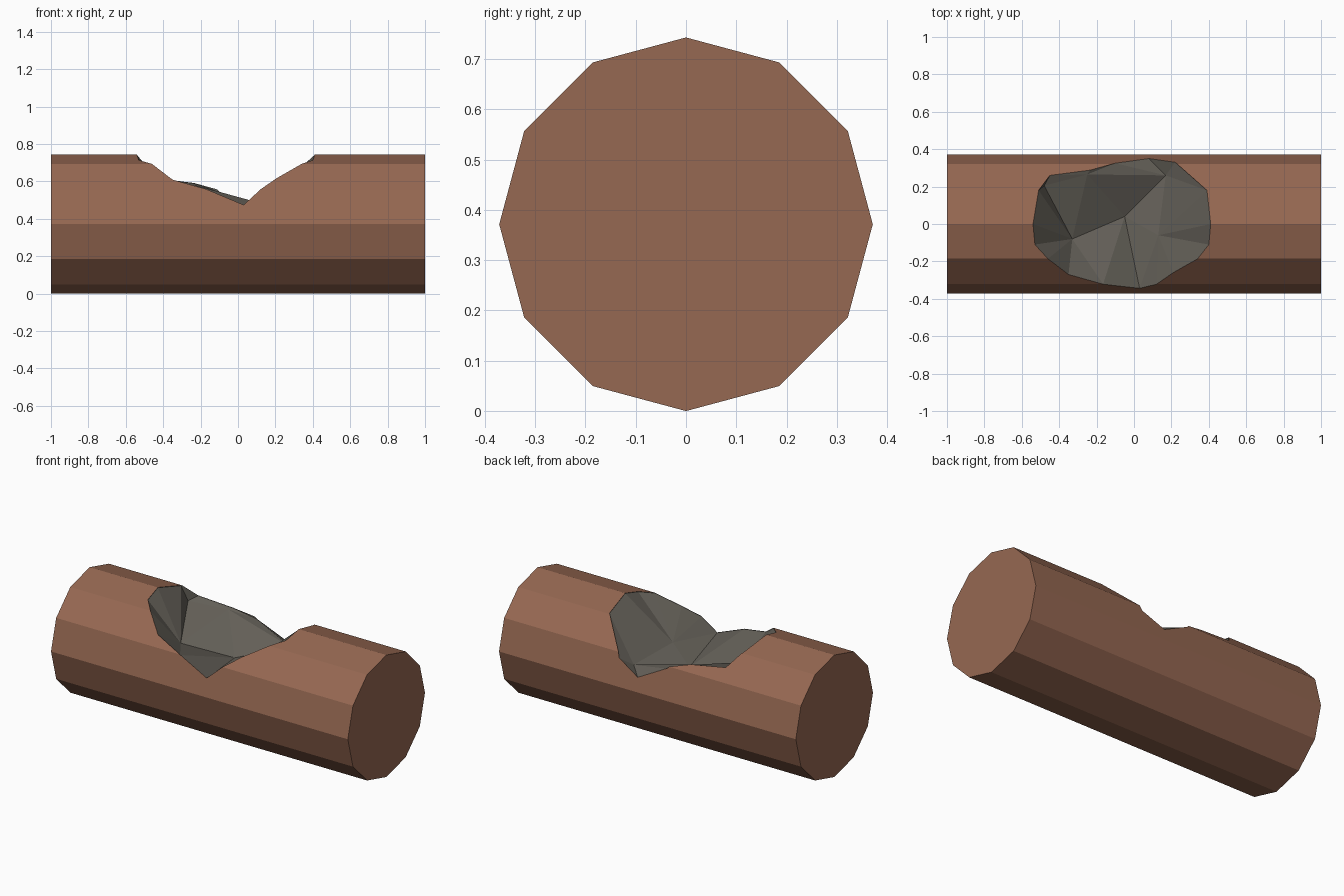
import bpy, bmesh, math
from mathutils import Vector
from mathutils.geometry import delaunay_2d_cdt

if "Cube" in bpy.data.objects:
    bpy.data.objects.remove(bpy.data.objects["Cube"])

R = 0.3715
SIDES = 12


def material(name, col):
    m = bpy.data.materials.new(name)
    m.diffuse_color = (*col, 1)
    m.use_nodes = True
    m.node_tree.nodes["Principled BSDF"].inputs["Base Color"].default_value = m.diffuse_color
    return m


bark = material("brown_wood", (0.305, 0.138, 0.084))
stone = material("dark_hollow_grey", (0.127, 0.117, 0.098))


def make_object(name, bm):
    bmesh.ops.recalc_face_normals(bm, faces=bm.faces)
    me = bpy.data.meshes.new(name)
    bm.to_mesh(me)
    bm.free()
    me.materials.append(bark)
    me.materials.append(stone)
    ob = bpy.data.objects.new(name, me)
    bpy.context.collection.objects.link(ob)
    return ob


def log_height(y):
    """Height of the faceted log's upper surface at a given y."""
    ring = [(R * math.sin(i * math.tau / SIDES), R + R * math.cos(i * math.tau / SIDES)) for i in range(4)]
    for (y0, z0), (y1, z1) in zip(ring, ring[1:]):
        if abs(y) <= y1 + 1e-6:
            return z0 + (z1 - z0) * (abs(y) - y0) / (y1 - y0)
    return R


# log: twelve-sided prism lying along x
bm = bmesh.new()
ring = [bm.verts.new((-1, R * math.sin(i * math.tau / SIDES), R + R * math.cos(i * math.tau / SIDES)))
        for i in range(SIDES)]
end = bm.faces.new(ring)
ext = bmesh.ops.extrude_face_region(bm, geom=[end], use_keep_orig=True)
bmesh.ops.translate(bm, vec=(2, 0, 0), verts=[v for v in ext["geom"] if isinstance(v, bmesh.types.BMVert)])
log = make_object("log", bm)

# hollow: rim outline on the log surface, plus a few floor points
rim = [(-0.54, 0), (-0.53, -0.11), (-0.46, -0.186), (-0.35, -0.27), (-0.165, -0.322),
       (0.03, -0.344), (0.12, -0.322), (0.21, -0.26), (0.34, -0.186), (0.4, -0.11),
       (0.41, 0), (0.39, 0.18), (0.22, 0.33), (0.08, 0.35), (-0.1, 0.325),
       (-0.235, 0.288), (-0.45, 0.26), (-0.51, 0.18)]
floor = [(-0.25, 0.265, 0.585), (-0.48, 0.205, 0.6), (-0.33, -0.08, 0.49),
         (-0.05, 0.04, 0.43), (0.17, 0.26, 0.47), (0.13, -0.06, 0.495)]
pts = [Vector((x, y, log_height(y) - 0.002)) for x, y in rim] + [Vector(p) for p in floor]
n = len(rim)
creases = [(n, n + 3), (n + 3, n + 4), (n + 1, n + 2), (n + 2, n + 3), (n, n + 4), (n, n + 1)]
flat, _, tris, orig, _, _ = delaunay_2d_cdt([p.xy for p in pts], creases, [list(range(n))], 1, 1e-5)
bm = bmesh.new()
vs = [bm.verts.new((p.x, p.y, pts[o[0]].z)) for p, o in zip(flat, orig)]
faces = [bm.faces.new([vs[i] for i in t]) for t in tris]
ext = bmesh.ops.extrude_face_region(bm, geom=faces, use_keep_orig=True)
for v in ext["geom"]:
    if isinstance(v, bmesh.types.BMVert):
        v.co.z = 1
for f in bm.faces:
    f.material_index = 1
cutter = make_object("hollow_cutter", bm)
cutter.hide_render = True

# carve the hollow
mod = log.modifiers.new("carve", "BOOLEAN")
mod.object = cutter
mod.operation = "DIFFERENCE"
mod.solver = "EXACT"
bpy.context.view_layer.objects.active = log
log.select_set(True)
bpy.ops.object.modifier_apply(modifier=mod.name)
bpy.data.objects.remove(cutter)
